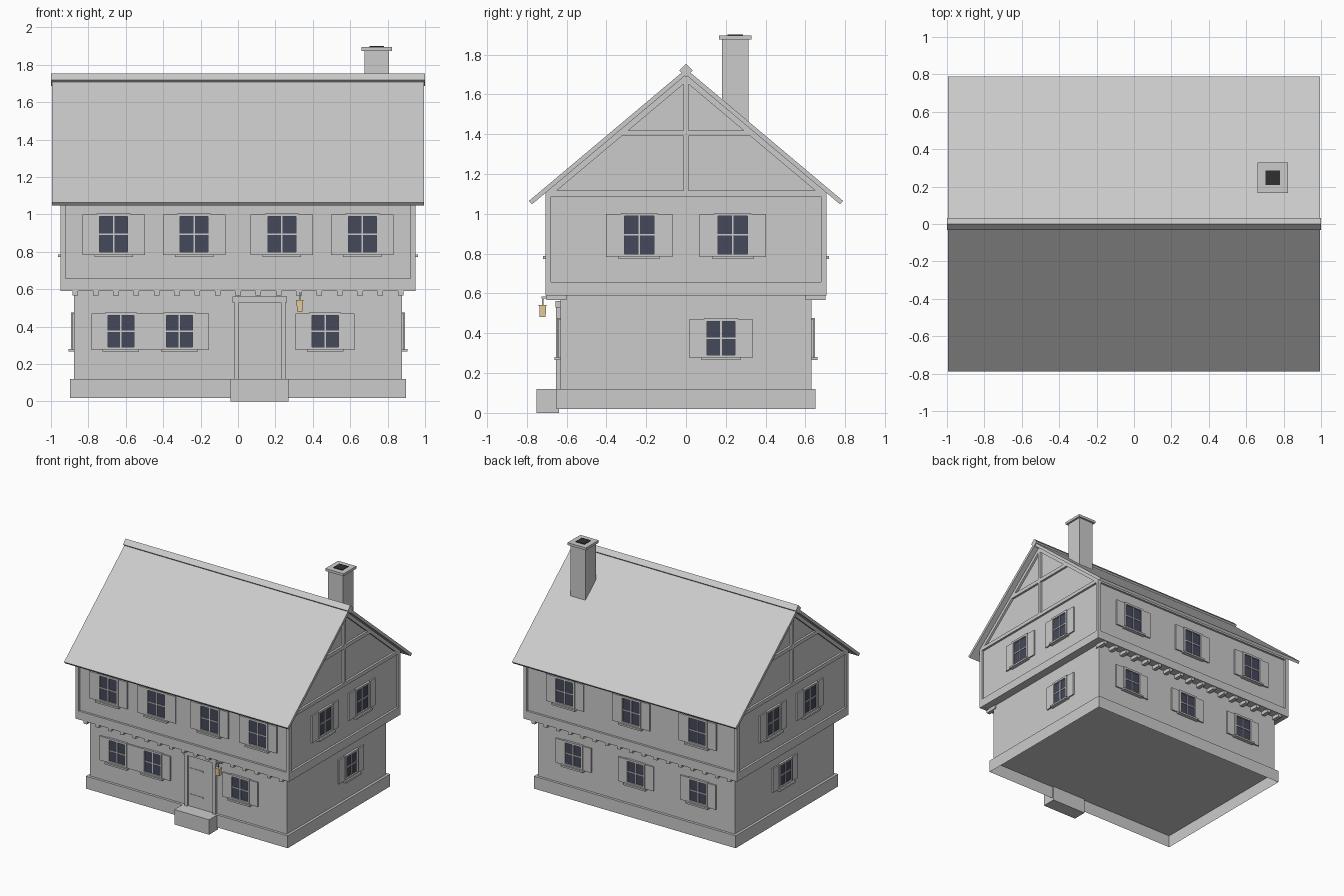
import bpy, bmesh, math
from mathutils import Matrix

if "Cube" in bpy.data.objects:
    bpy.data.objects.remove(bpy.data.objects["Cube"])


def material(name, rgb):
    m = bpy.data.materials.new(name)
    m.diffuse_color = (*rgb, 1)
    m.use_nodes = True
    m.node_tree.nodes["Principled BSDF"].inputs["Base Color"].default_value = m.diffuse_color
    return m


GLASS = material("dark_glass", (0.06, 0.068, 0.105))
SOOT = material("soot", (0.03, 0.03, 0.03))
GLOW = material("lamp_glow", (0.8, 0.62, 0.32))


def finish(name, bm, mat=None):
    bmesh.ops.recalc_face_normals(bm, faces=bm.faces)
    me = bpy.data.meshes.new(name)
    bm.to_mesh(me)
    bm.free()
    if mat:
        me.materials.append(mat)
    ob = bpy.data.objects.new(name, me)
    bpy.context.collection.objects.link(ob)
    return ob


def boxes(name, ranges, mat=None, matrix=Matrix(), open_bottom=False):
    """One object from boxes given as (x0, x1, y0, y1, z0, z1)."""
    bm = bmesh.new()
    for x0, x1, y0, y1, z0, z1 in ranges:
        m = Matrix.Translation(((x0 + x1) / 2, (y0 + y1) / 2, (z0 + z1) / 2))
        m = matrix @ m @ Matrix.Diagonal((x1 - x0, y1 - y0, z1 - z0, 1))
        bmesh.ops.create_cube(bm, size=1, matrix=m)
    if open_bottom:
        bm.normal_update()
        bmesh.ops.delete(bm, geom=[f for f in bm.faces if f.normal.z < -.5], context='FACES')
    return finish(name, bm, mat)


def extrude_x(name, profile, x0, x1):
    """Extrude a (y, z) outline along x."""
    bm = bmesh.new()
    f = bm.faces.new([bm.verts.new((x0, y, z)) for y, z in profile])
    ex = bmesh.ops.extrude_face_region(bm, geom=[f])["geom"]
    verts = [v for v in ex if isinstance(v, bmesh.types.BMVert)]
    bmesh.ops.translate(bm, verts=verts, vec=(x1 - x0, 0, 0))
    bm.faces.new(f.verts) if not f.is_valid else None
    return finish(name, bm)


# Masonry base (open underneath) and ground floor
boxes("plinth", [(-.897, .897, -.65, .65, .02, .12)], open_bottom=True)
boxes("ground_floor_walls", [(-.877, .877, -.63, .63, .12, .6)])
boxes("door_step", [(-.04, .27, -.752, -.638, 0, .12)])

# Jettied upper floor with timber frame
boxes("upper_floor_walls", [(-.933, .933, -.689, .689, .595, 1.11)])
X, Y, T = .95, .706, .027
frame = []
for s in (-1, 1):
    x0, x1 = sorted((s * X, s * (X - T)))
    y0, y1 = sorted((s * Y, s * (Y - T)))
    for z0, z1 in ((.59, .658), (1.088, 1.117)):
        frame.append((x0, x1, -Y + T, Y - T, z0, z1))
        frame.append((-X, X, y0, y1, z0, min(z1, 1.112)))
    for t in (-1, 1):
        y0, y1 = sorted((t * Y, t * (Y - T)))
        frame.append((x0, x1, y0, y1, .65, 1.09))
boxes("upper_timber_frame", frame)
joists = []
for i in range(17):
    x = -.87 + i * .10875
    joists += [(x - .015, x + .015, -.70, -.6, .566, .6), (x - .015, x + .015, .6, .70, .566, .6)]
boxes("jetty_joists", joists)

# Roof slabs, ridge and gable ends
S = .84
for s, side in ((-1, "front"), (1, "back")):
    extrude_x("roof_" + side, [(0, 1.728), (s * .789, 1.065), (s * .774, 1.048), (0, 1.698)], -.995, .995)
extrude_x("ridge_beam", [(-.033, 1.720), (0, 1.754), (.033, 1.720), (0, 1.686)], -1, 1)
extrude_x("gable_wall", [(-.69, 1.10), (.69, 1.10), (.69, 1.12), (0, 1.70), (-.69, 1.12)], -.933, .933)
for s, side in ((-1, "left"), (1, "right")):
    x0, x1 = sorted((s * .92, s * .95))
    for t, where in ((-1, "front"), (1, "back")):
        extrude_x(f"gable_rafter_{side}_{where}",
                  [(0, 1.70), (t * .70, 1.70 - S * .70), (t * .655, 1.112), (0, 1.112 + .655 * S)], x0, x1)
    boxes("gable_posts_" + side, [(x0, x1, -.013, .013, 1.11, 1.67),
                                  (x0, x1, -.32, .32, 1.39, 1.42)])


# Windows, built facing -y then turned onto each wall
def window(name, u, z, wall, turn, gw, gh, sw):
    m = Matrix.Rotation(math.radians(turn), 4, 'Z') @ Matrix.Translation((u, -wall, z))
    w, h, f = gw / 2, gh / 2, .016
    o = w + f
    boxes(name + "_glass", [(-w, w, -.006, .01, -h, h)], GLASS, m)
    boxes(name + "_frame", [(-o, -w, -.017, .01, -h - f, h + f), (w, o, -.017, .01, -h - f, h + f),
                            (-w, w, -.017, .01, h, h + f), (-w, w, -.017, .01, -h - f, -h),
                            (-.004, .004, -.011, .01, -h, h), (-w, w, -.011, .01, -.004, .004)], None, m)
    boxes(name + "_shutters", [(-o - sw, -o, -.011, .01, -h - f, h + f * .7),
                               (o, o + sw, -.011, .01, -h - f, h + f * .7)], None, m)
    boxes(name + "_sill", [(-o - .012, o + .012, -.03, .01, -h - .026, -h - .012)], None, m)


# side: rotation, lower wall, upper wall, lower and upper window positions
walls = {"front": (0, .63, .689, (-.626, -.313, .466), (-.665, -.235, .235, .665)),
         "right": (90, .877, .933, (.176,), (-.235, .235)),
         "back": (180, .63, .689, (-.555, 0, .555), (-.59, 0, .59)),
         "left": (-90, .877, .933, (0,), (-.235, .235))}
for side, (turn, lo, up, lows, highs) in walls.items():
    for i, u in enumerate(lows):
        window(f"lower_window_{side}_{i}", u, .376, lo, turn, .14, .168, .072)
    for i, u in enumerate(highs):
        window(f"upper_window_{side}_{i}", u, .894, up, turn, .15, .19, .076)

# Front door
boxes("door", [(.005, .23, -.638, -.6, .12, .53)])
boxes("door_frame", [(-.02, .005, -.652, -.6, .12, .53), (.23, .255, -.652, -.6, .12, .53),
                     (-.03, .263, -.656, -.6, .53, .562)])
boxes("door_hinges", [(.02, .14, -.642, -.63, z, z + .01) for z in (.21, .42)])

# Hanging lantern
boxes("lantern_bracket", [(.325, .335, -.725, -.62, .574, .584), (.327, .333, -.723, -.717, .54, .58)])
bm = bmesh.new()
bmesh.ops.create_cone(bm, cap_ends=True, segments=4, radius1=.021, radius2=.024, depth=.055,
                      matrix=Matrix.Translation((.33, -.72, .51)) @ Matrix.Rotation(math.pi / 4, 4, 'Z'))
finish("lantern", bm, GLOW)
boxes("lantern_cap", [(.31, .35, -.74, -.70, .536, .543)], GLOW)

# Chimney
cx, cy = .742, .247
for name, r, z0, z1, mat in (("chimney_stack", .066, 1.38, 1.88, None),
                             ("chimney_cap", .081, 1.875, 1.895, None),
                             ("chimney_flue", .039, 1.88, 1.9, SOOT)):
    boxes(name, [(cx - r, cx + r, cy - r, cy + r, z0, z1)], mat)
